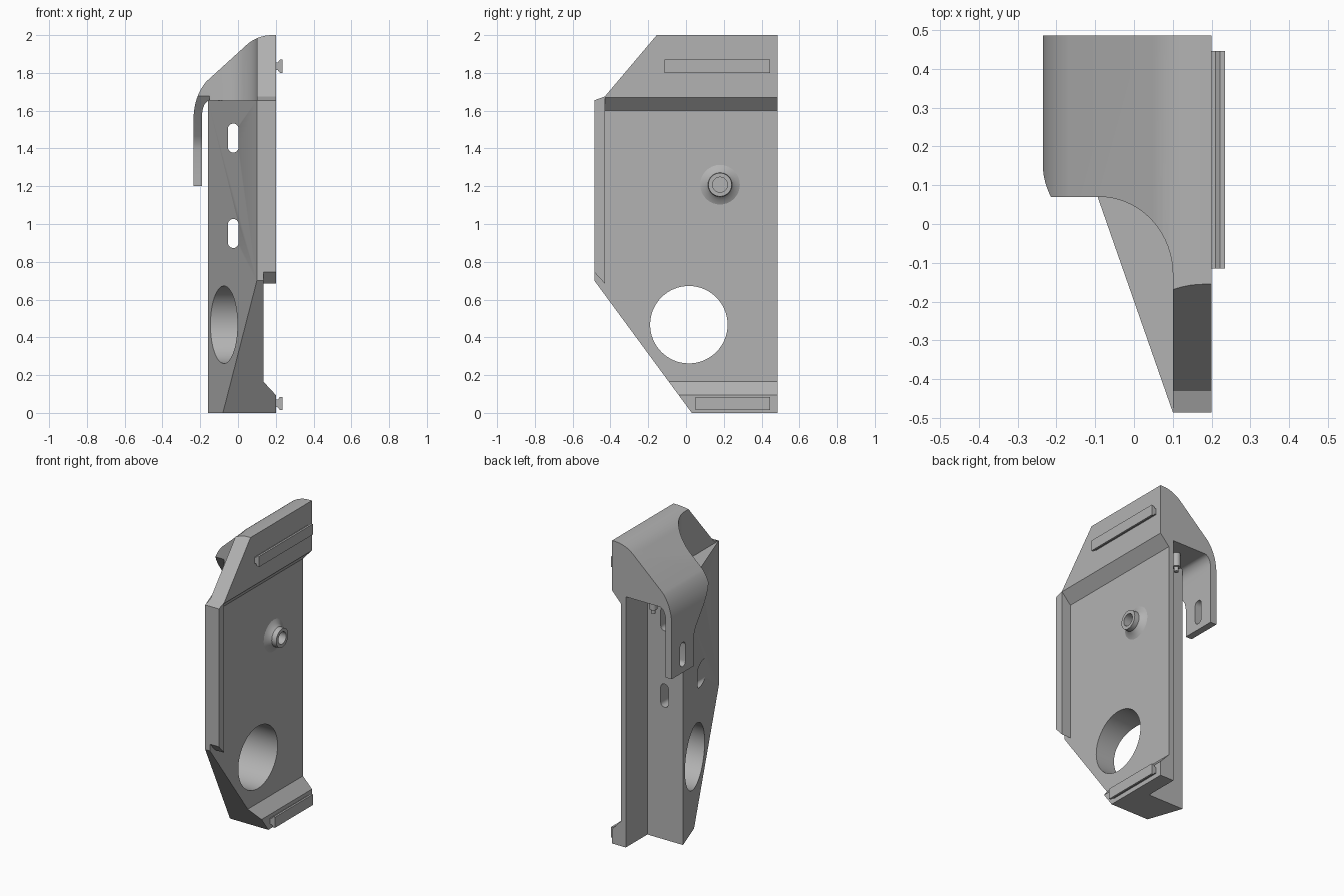
import bpy, bmesh, math
from mathutils import Matrix, Vector

if "Cube" in bpy.data.objects:
    bpy.data.objects.remove(bpy.data.objects["Cube"])

grey = bpy.data.materials.new("plain grey")
grey.use_nodes = True
colour = (0.45, 0.45, 0.45, 1)
grey.diffuse_color = colour
grey.node_tree.nodes["Principled BSDF"].inputs["Base Color"].default_value = colour


def finish(name, bm):
    bmesh.ops.recalc_face_normals(bm, faces=bm.faces)
    mesh = bpy.data.meshes.new(name)
    bm.to_mesh(mesh)
    bm.free()
    mesh.materials.append(grey)
    ob = bpy.data.objects.new(name, mesh)
    bpy.context.collection.objects.link(ob)
    return ob


def prism(name, axis, outline, lo, hi):
    """Extrude a 2D outline along x (y, z), y (x, z) or z (x, y)."""
    i = "xyz".index(axis)
    bm = bmesh.new()
    verts = []
    for p in outline:
        co = list(p)
        co.insert(i, lo)
        verts.append(bm.verts.new(co))
    face = bm.faces.new(verts)
    new = bmesh.ops.extrude_face_region(bm, geom=[face])["geom"]
    step = Vector((0, 0, 0))
    step[i] = hi - lo
    bmesh.ops.translate(bm, vec=step, verts=[v for v in new if isinstance(v, bmesh.types.BMVert)])
    return finish(name, bm)


def arc(cx, cy, rx, ry, start, end, n=12):
    angles = [math.radians(start + (end - start) * k / n) for k in range(n + 1)]
    return [(cx + rx * math.cos(a), cy + ry * math.sin(a)) for a in angles]


def slot(cx, cz, half_width, half_height):
    s = half_height - half_width
    return (arc(cx, cz + s, half_width, half_width, 0, 180)
            + arc(cx, cz - s, half_width, half_width, 180, 360))


def combine(target, tool, operation="DIFFERENCE", keep=False):
    mod = target.modifiers.new("cut", "BOOLEAN")
    mod.operation = operation
    mod.solver = "EXACT"
    mod.object = tool
    bpy.context.view_layer.objects.active = target
    bpy.ops.object.modifier_apply(modifier=mod.name)
    if not keep:
        bpy.data.objects.remove(tool)


def smooth(ob):
    bpy.ops.object.select_all(action="DESELECT")
    ob.select_set(True)
    bpy.context.view_layer.objects.active = ob
    bpy.ops.object.shade_smooth_by_angle(angle=math.radians(25))


BACK, FRONT, SIDE, SHOULDER = 0.485, -0.485, 0.2, 1.655

# Body: wedge section with a thin rear plate
body = prism("body", "z", [(SIDE, BACK), (0.1, BACK), (0.1, 0.26), (-0.16, 0.26),
                           (0.1, FRONT), (SIDE, FRONT)], 0, SHOULDER)
combine(body, prism("toe_cutter", "x", [(-0.632, 0.9), (0.104, -0.1), (-0.632, -0.1)], -1, 1))
combine(body, prism("port_cutter", "x", arc(0.015, 0.467, 0.205, 0.205, 0, 354.375, 63), -1, 1))
for z in (1.455, 0.95):
    combine(body, prism("slot_cutter", "y", slot(-0.025, z, 0.028, 0.077), -1, 1))
combine(body, prism("lip_cutter", "x", [(-0.6, 0.87), (-0.43, 0.685), (-0.43, 0.5),
                                        (-0.6, 0.5)], 0.135, 0.4))

# Cap: curved roof profile that turns down into a hook
roof = ([(SIDE, 2)] + arc(0.18, 1.8, 0.2, 0.2, 90, 132, 8)
        + arc(-0.035, 1.56, 0.2, 0.26, 132, 180, 10)
        + [(-0.235, 1.2), (-0.19, 1.2)]
        + arc(-0.145, 1.58, 0.045, 0.075, 180, 90, 6) + [(SIDE, SHOULDER)])
cap = prism("cap", "y", roof, FRONT, BACK)
plan = ([(0.3, 0.6), (-0.3, 0.6), (-0.3, 0.07), (-0.09, 0.07)]
        + arc(-0.09, -0.13, 0.19, 0.2, 85, 0, 16) + [(0.1, -0.6), (0.3, -0.6)])
combine(cap, prism("plan_cutter", "z", plan, 1, 2.2), "INTERSECT")
combine(cap, prism("slope_cutter", "x", [(-0.155, 2), (-0.43, 1.675), (-0.485, SHOULDER),
                                         (-0.7, 1.6), (-0.7, 2.2), (0.0143, 2.2)], -1, 1))
combine(cap, prism("hook_cutter", "x", [(0.06, 1.69), (0.225, 1.465), (0.247, 1.43), (0.255, 1.39),
                                        (0.255, 1.1), (-0.1, 1.1), (-0.1, 1.69)], -0.4, -0.15))
combine(cap, prism("hook_slot_cutter", "x", slot(0.37, 1.32, 0.028, 0.08), -0.4, -0.1))

# Recessed outer panel, bevelled at the top and bottom
recess = prism("recess_cutter", "y", [(0.135, 0.165), (0.265, 0.025), (0.265, 1.74), (0.135, 1.6)],
               -0.43, 1)
combine(body, recess, keep=True)
combine(cap, recess)

# Flared mounting rails
for name, z, front in (("upper_rail", 1.835, -0.115), ("lower_rail", 0.05, 0.05)):
    half = [(0.19, 0.02), (0.21, 0.02), (0.222, 0.035), (0.235, 0.035)]
    outline = [(x, z + h) for x, h in half] + [(x, z - h) for x, h in reversed(half)]
    prism(name, "y", outline, front, 0.445)


def lathe(name, profile, matrix):
    bm = bmesh.new()
    verts = [bm.verts.new((r, 0, h)) for r, h in profile]
    edges = [bm.edges.new(pair) for pair in zip(verts, verts[1:])]
    bmesh.ops.spin(bm, geom=verts + edges, axis=(0, 0, 1), cent=(0, 0, 0),
                   angle=math.tau, steps=32, use_duplicate=False)
    bmesh.ops.remove_doubles(bm, verts=bm.verts, dist=0.0001)
    bmesh.ops.transform(bm, matrix=matrix, verts=bm.verts)
    return finish(name, bm)


# Hollow boss on the outer panel and locating pin under the cap
boss = lathe("boss", [(0.105, 0), (0.08, 0.012), (0.064, 0.03), (0.062, 0.062),
                      (0.04, 0.062), (0.04, 0.005), (0, 0.005)],
             Matrix.Translation((0.135, 0.18, 1.208)) @ Matrix.Rotation(math.pi / 2, 4, "Y"))
pin = lathe("pin", [(0, -0.12), (0.014, -0.12), (0.014, -0.09), (0.025, -0.09), (0.025, 0.01), (0, 0.01)],
            Matrix.Translation((-0.02, 0.37, SHOULDER)))

for ob in (body, cap, boss, pin):
    smooth(ob)
